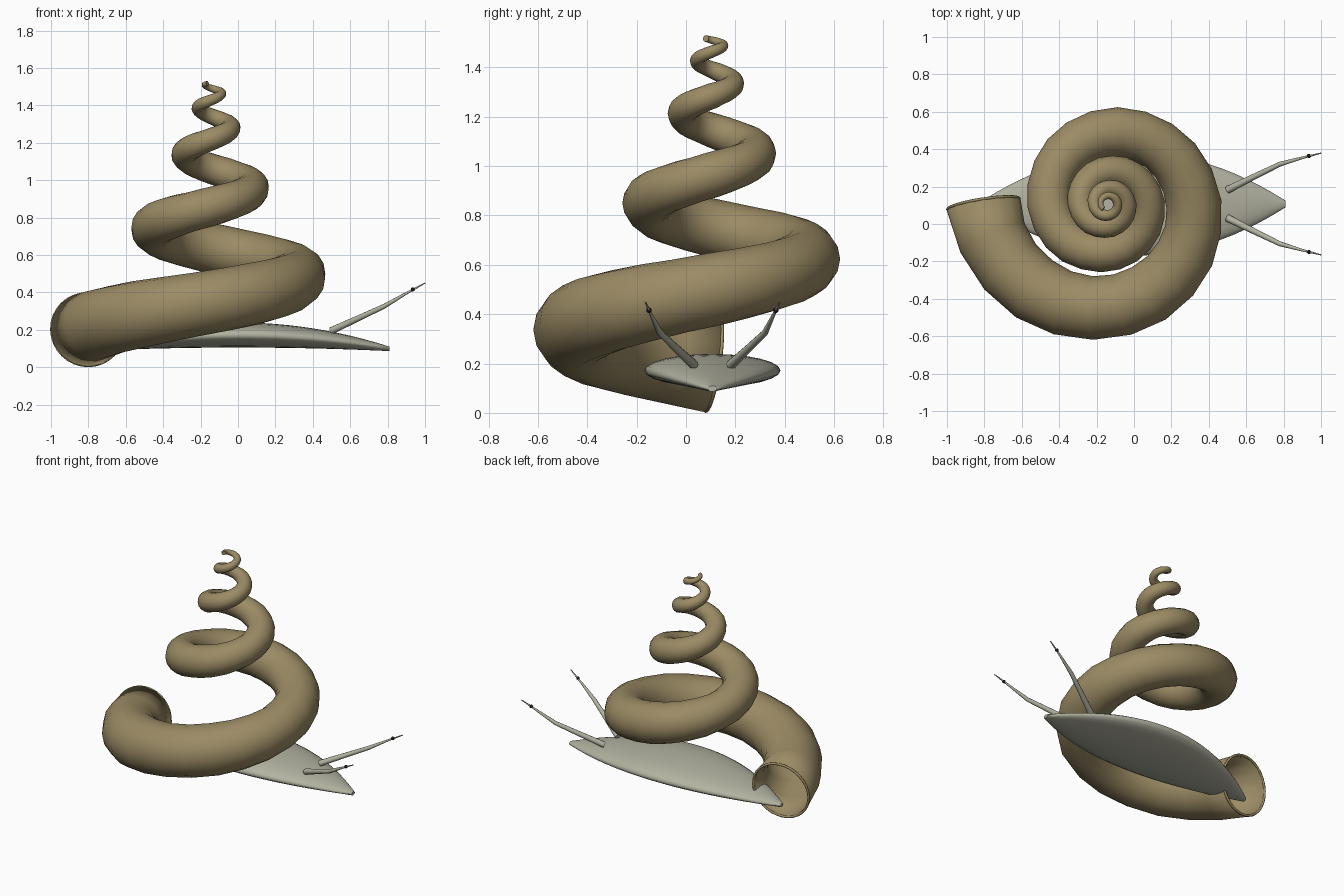
import bpy, bmesh, math, random
from mathutils import Vector

if "Cube" in bpy.data.objects:
    bpy.data.objects.remove(bpy.data.objects["Cube"])

random.seed(4)
CX, CY = -0.14, 0.107          # shell axis; CY is also the body's mirror line


def material(name, rgb):
    m = bpy.data.materials.new(name)
    m.diffuse_color = (*rgb, 1)
    m.use_nodes = True
    m.node_tree.nodes["Principled BSDF"].inputs["Base Color"].default_value = m.diffuse_color
    return m


SHELL = material("shell_brown", (0.33, 0.26, 0.13))
SKIN = material("skin_grey", (0.45, 0.45, 0.36))
BLACK = material("eye_black", (0.01, 0.01, 0.01))


def skin_rings(name, rings, mat, cap_start=True, angle=60):
    """Bridge equal-sized rings of points into one smooth mesh."""
    bm = bmesh.new()
    loops = [[bm.verts.new(p) for p in ring] for ring in rings]
    for a, b in zip(loops, loops[1:]):
        n = len(a)
        for i in range(n):
            j = (i + 1) % n
            bm.faces.new((a[i], a[j], b[j], b[i]))
    bm.faces.new(loops[-1])
    if cap_start:
        bm.faces.new(loops[0][::-1])
    bmesh.ops.recalc_face_normals(bm, faces=bm.faces)
    me = bpy.data.meshes.new(name)
    bm.to_mesh(me)
    bm.free()
    ob = bpy.data.objects.new(name, me)
    bpy.context.collection.objects.link(ob)
    me.materials.append(mat)
    bpy.ops.object.select_all(action='DESELECT')
    ob.select_set(True)
    bpy.context.view_layer.objects.active = ob
    bpy.ops.object.shade_smooth_by_angle(angle=math.radians(angle))
    return ob


def ring(c, tangent, r, n):
    side = tangent.cross(Vector((0, 0, 1))).normalized()
    up = side.cross(tangent).normalized()
    return [c + side * (r * math.cos(a)) + up * (r * math.sin(a))
            for a in (2 * math.pi * i / n for i in range(n))]


def sample(keys, t):
    """Smooth (Catmull-Rom) lookup in evenly spaced keys."""
    i = max(0, min(int(t), len(keys) - 2))
    f = t - i
    b, c = keys[i], keys[i + 1]
    a = keys[i - 1] if i > 0 else 2 * b - c
    d = keys[i + 2] if i + 2 < len(keys) else 2 * c - b
    return b + 0.5 * f * (c - a + f * (2*a - 5*b + 4*c - d + f * (3*(b - c) + d - a)))


# Shell: tapering tube on a logarithmic spiral, mouth first
Z = [.20, .35, .50, .635, .75, .86, .965, 1.06, 1.145, 1.22, 1.285,
     1.34, 1.39, 1.43, 1.465, 1.49, 1.51, 1.522, 1.53]       # per quarter turn
R = [.195, .148, .117, .091, .070, .051, .035, .024, .015, .011]  # per half turn


def spiral(t):
    r = sample(R, t * 2)
    d = 0.86 * 0.5 ** t - r
    a = math.pi + 2 * math.pi * t
    return Vector((CX + d * math.cos(a), CY + d * math.sin(a), sample(Z, t * 4))), r


rings, per_turn = [], 22
for k in range(int(4.2 * per_turn)):
    t = k / per_turn
    c, r = spiral(t)
    tangent = (spiral(t + 0.01)[0] - c).normalized()
    if k == 0:
        r = 0.2                                   # slightly flared lip
    else:
        r *= random.uniform(0.98, 1.02)           # uneven growth bumps
    rings.append(ring(c, tangent, r, 16))
shell = skin_rings("shell", rings, SHELL, cap_start=False)
wall = shell.modifiers.new("wall", 'SOLIDIFY')
wall.thickness = 0.012
wall.offset = -1
wall.thickness_clamp = 0.5

# Lip around the shell mouth
c, _ = spiral(0)
tan = (spiral(0.01)[0] - c).normalized()
bpy.ops.mesh.primitive_torus_add(major_radius=0.194, minor_radius=0.008, major_segments=32,
                                 minor_segments=8, location=c,
                                 rotation=tan.to_track_quat('Z', 'Y').to_euler())
lip = bpy.context.object
lip.name = "shell_lip"
lip.data.materials.append(SHELL)
bpy.ops.object.shade_smooth()

# Body: leaf-shaped foot, arched in the middle and pointed at both ends
rings = []
for k in range(25):
    u = -1 + k / 12
    s = 1 - u * u
    cz, h, w = 0.098 + 0.074 * s, 0.012 + 0.055 * s, 0.018 + 0.258 * s
    rings.append([(0.81 * u, CY + w * math.cos(a), cz + h * math.sin(a))
                  for a in (2 * math.pi * i / 24 for i in range(24))])
skin_rings("body", rings, SKIN)

# Feelers with eyes, mirrored about the body's middle
PATH = [(.50, .075, .195, .020), (.64, .145, .26, .016), (.78, .213, .325, .013),
        (.90, .247, .395, .007), (1.0, .272, .45, .003)]
for side, label in ((1, "left"), (-1, "right")):
    pts = [Vector((x, CY + side * y, z)) for x, y, z, _ in PATH]
    rings = []
    for i, p in enumerate(pts):
        d = pts[min(i + 1, len(pts) - 1)] - pts[max(i - 1, 0)]
        rings.append(ring(p, d.normalized(), PATH[i][3], 12))
    skin_rings("feeler_" + label, rings, SKIN)
    bpy.ops.mesh.primitive_uv_sphere_add(segments=16, ring_count=10, radius=0.011,
                                         location=(.935, CY + side * .257, .416))
    eye = bpy.context.object
    eye.name = "eye_" + label
    eye.data.materials.append(BLACK)
    bpy.ops.object.shade_smooth()
